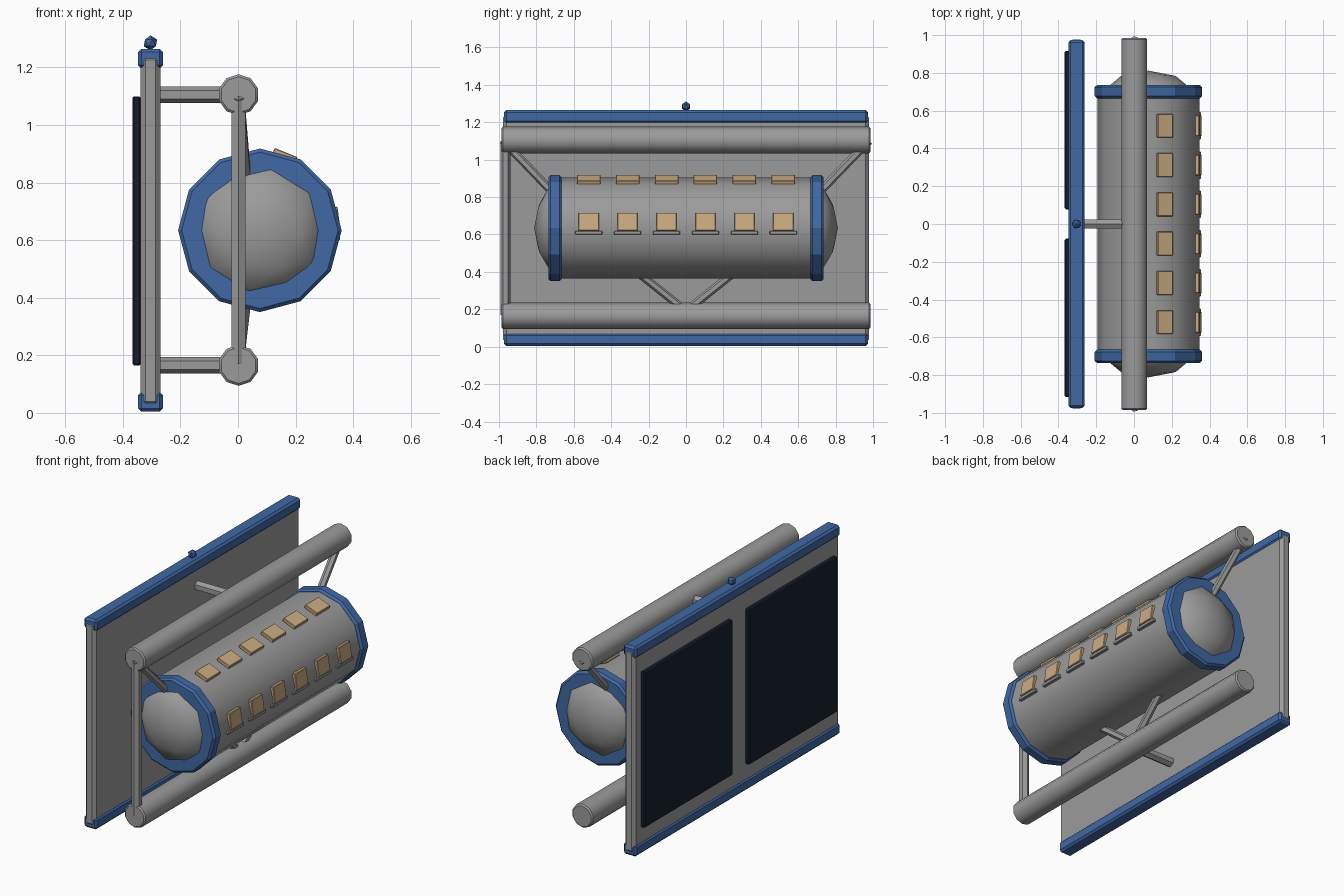
import bpy, math
from mathutils import Vector

if "Cube" in bpy.data.objects:
    bpy.data.objects.remove(bpy.data.objects["Cube"])


def material(name, rgb):
    m = bpy.data.materials.new(name)
    m.diffuse_color = (*rgb, 1)
    m.use_nodes = True
    m.node_tree.nodes["Principled BSDF"].inputs["Base Color"].default_value = m.diffuse_color
    return m


GREY = material("hull grey", (0.33, 0.33, 0.33))
BLUE = material("trim blue", (0.05, 0.14, 0.37))
TAN = material("window tan", (0.60, 0.41, 0.22))
NAVY = material("solar navy", (0.008, 0.013, 0.028))


def finish(name, mat, bevel=0, smooth=None):
    o = bpy.context.object
    o.name = name
    o.data.materials.append(mat)
    if smooth:
        bpy.ops.object.shade_smooth_by_angle(angle=math.radians(smooth))
    if bevel:
        b = o.modifiers.new("bevel", "BEVEL")
        b.width = bevel
        b.segments = 1
        b.limit_method = 'ANGLE'
        b.angle_limit = math.radians(50)
    return o


def box(name, mat, centre, size, bevel=0, tilt=0):
    bpy.ops.mesh.primitive_cube_add(size=1, location=centre)
    o = bpy.context.object
    o.scale = size
    bpy.ops.object.transform_apply(location=False, rotation=False, scale=True)
    o.rotation_euler = (0, -math.radians(tilt), 0)
    return finish(name, mat, bevel)


def tube(name, mat, p, q, r, sides, bevel=0, smooth=None):
    p, q = Vector(p), Vector(q)
    d = q - p
    bpy.ops.mesh.primitive_cylinder_add(vertices=sides, radius=r, depth=d.length,
                                        location=(p + q) / 2)
    bpy.context.object.rotation_euler = d.to_track_quat('Z', 'Y').to_euler()
    return finish(name, mat, bevel, smooth)


# back panel with blue rails and beacon
box("back_panel", GREY, (-0.304, 0, 0.632), (0.07, 1.956, 1.22), 0.017)
for z, n in ((0.0385, "bottom_rail"), (1.23, "top_rail")):
    box(n, BLUE, (-0.304, 0, z), (0.086, 1.946, 0.069), 0.012)
bpy.ops.mesh.primitive_ico_sphere_add(subdivisions=1, radius=0.026, location=(-0.304, 0, 1.285))
finish("beacon", BLUE)

# solar sheets on the back
for s in (-1, 1):
    box("solar_sheet", NAVY, (-0.352, s * 0.497, 0.632), (0.03, 0.838, 0.935), 0.006)

# long frame tubes and their stand-offs
for z, n in ((0.165, "lower"), (1.105, "upper")):
    tube(n + "_tube", GREY, (0.002, -0.986, z), (0.002, 0.986, z), 0.071, 10, 0.008, 40)
    tube(n + "_standoff", GREY, (-0.29, 0, z), (0, 0, z), 0.029, 6)

# end post and diagonal braces
tube("end_post", GREY, (0.002, -0.965, 0.17), (0.002, -0.965, 1.1), 0.028, 6)
for s in (-1, 1):
    tube("upper_brace", GREY, (0.002, s * 0.978, 1.1), (0.03, s * 0.65, 0.76), 0.022, 6)
    tube("lower_brace", GREY, (0.002, 0, 0.19), (0.03, s * 0.3, 0.43), 0.022, 6)

# capsule body, end rings and domes
CX, CZ = 0.076, 0.634
tube("capsule_body", GREY, (CX, -0.68, CZ), (CX, 0.68, CZ), 0.27, 12, 0, 40)
for s in (-1, 1):
    tube("end_ring", BLUE, (CX, s * 0.665, CZ), (CX, s * 0.736, CZ), 0.284, 12, 0.012)
    bpy.ops.mesh.primitive_ico_sphere_add(subdivisions=2, radius=1, location=(CX, s * 0.665, CZ))
    bpy.context.object.scale = (0.245, 0.147, 0.245)
    bpy.ops.object.transform_apply(location=False, rotation=False, scale=True)
    finish("end_dome", GREY, 0, 60)

# two rows of windows, with sills under the lower row
for i in range(6):
    y = -0.52 + 0.208 * i
    box("upper_window", TAN, (0.163, y, 0.894), (0.022, 0.126, 0.086), 0.003, 68)
    box("side_window", TAN, (0.341, y, 0.667), (0.022, 0.108, 0.097), 0.003, 8)
    box("window_sill", GREY, (0.338, y, 0.609), (0.032, 0.145, 0.02), 0.003)
